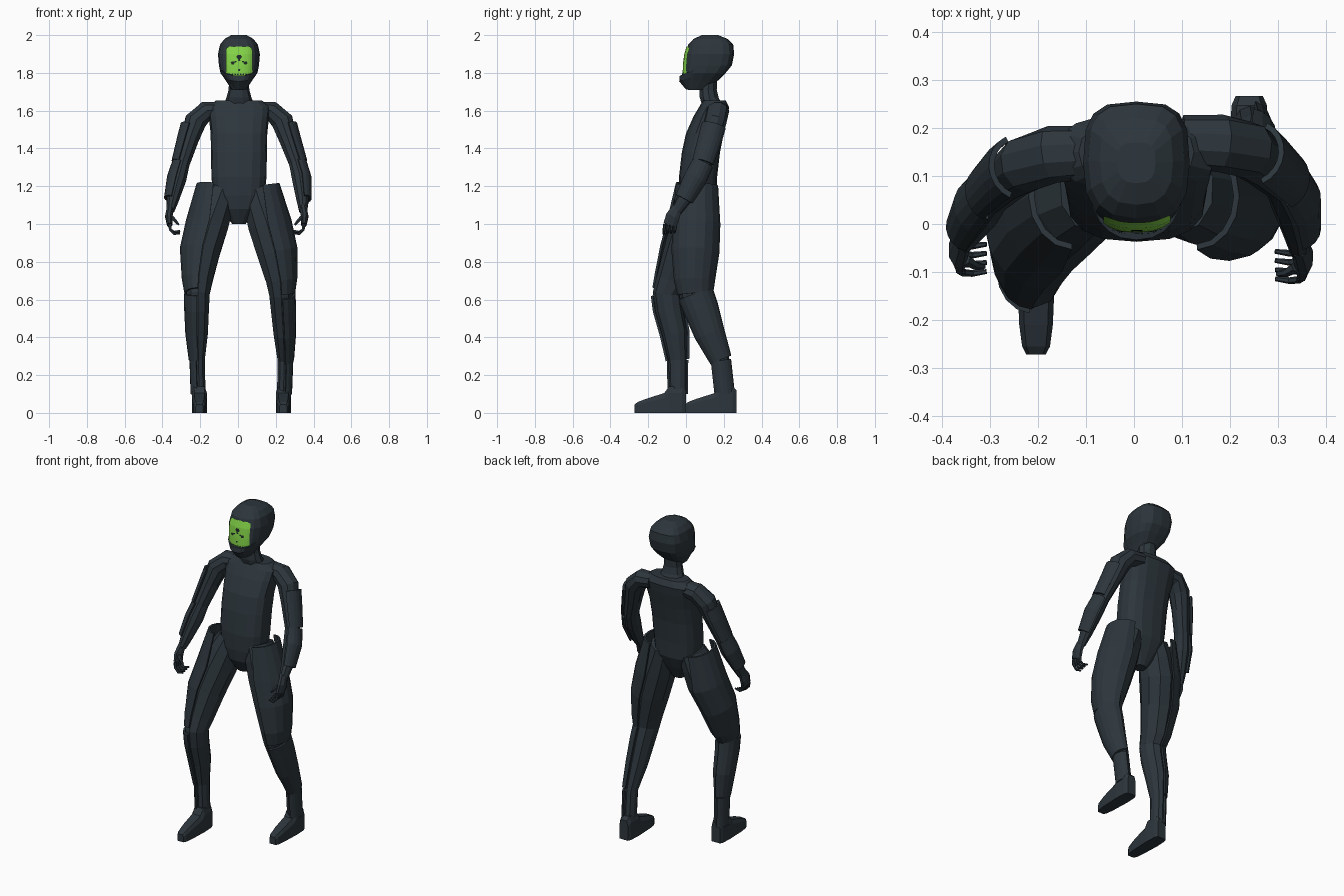
import bpy, bmesh, math
from mathutils import Vector

def mat(name, c):
    m = bpy.data.materials.new(name)
    m.diffuse_color = (*c, 1)
    return m

DARK = mat("dark_slate", (0.026, 0.037, 0.046))
GREEN = mat("visor_green", (0.23, 0.66, 0.065))
BLACK = mat("mark_dark", (0.012, 0.022, 0.018))

def add(name, verts, faces, m=DARK):
    me = bpy.data.meshes.new(name)
    me.from_pydata([tuple(v) for v in verts], [], faces)
    bm = bmesh.new()
    bm.from_mesh(me)
    bmesh.ops.recalc_face_normals(bm, faces=bm.faces)
    bm.to_mesh(me)
    bm.free()
    me.materials.append(m)
    ob = bpy.data.objects.new(name, me)
    bpy.context.collection.objects.link(ob)
    return ob

def loft(name, rings, m=DARK):
    n = len(rings[0])
    faces = [(i*n+j, i*n+(j+1) % n, (i+1)*n+(j+1) % n, (i+1)*n+j)
             for i in range(len(rings)-1) for j in range(n)]
    last = (len(rings)-1)*n
    faces += [tuple(range(n)), tuple(range(last, last+n))]
    return add(name, [p for r in rings for p in r], faces, m)

def frames(path):
    # Centre, sideways axis, forward axis and radii along a limb
    out = []
    for i, p in enumerate(path):
        a, b = path[max(i-1, 0)], path[min(i+1, len(path)-1)]
        t = (Vector(b[:3]) - Vector(a[:3])).normalized()
        v = Vector((0, -1, 0))
        v = (v - t*v.dot(t)).normalized()
        out.append((Vector(p[:3]), v.cross(t), v, p[3], p[4]))
    return out

def tube(name, path, n=10):
    angs = [2*math.pi*(k+0.5)/n for k in range(n)]
    return loft(name, [[c + u*ru*math.cos(a) + v*rv*math.sin(a) for a in angs]
                       for c, u, v, ru, rv in frames(path)])

def plate(name, path, s, offs, span=85, thick=0.012):
    # Curved armour shell hugging the outer side of a limb
    mid = 0 if s > 0 else math.pi
    angs = [mid + math.radians(span)*(k/4-1) for k in range(9)]
    rings = []
    for (c, u, v, ru, rv), off in zip(frames(path), offs):
        def arc(d):
            return [c + u*(ru+d)*math.cos(a) + v*(rv+d)*math.sin(a) for a in angs]
        rings.append(arc(off) + arc(off-thick)[::-1])
    return loft(name, rings)

def sq(a, e):
    c, s = math.cos(a), math.sin(a)
    return (math.copysign(abs(c)**(2/e), c), math.copysign(abs(s)**(2/e), s))

def body(name, rows, cx=0.005, e=2.6, back=None, n=16):
    # Horizontal sections: z, front y, back y, half width
    rings = []
    for z, f, b, w in rows:
        pts = [sq(2*math.pi*k/n, back if back and k < n/2 else e) for k in range(n)]
        rings.append([(cx + w*x, (f+b)/2 + (b-f)/2*y, z) for x, y in pts])
    return loft(name, rings)

# Torso and neck
body("torso", [(1.0, .02, .09, .035), (1.08, -.025, .13, .10), (1.15, -.035, .16, .135),
               (1.25, -.037, .165, .146), (1.38, -.022, .18, .148), (1.48, 0, .2, .15),
               (1.57, .04, .22, .16), (1.62, .07, .228, .165), (1.655, .09, .21, .12)])
body("neck", [(1.62, .085, .2, .085), (1.67, .07, .175, .066), (1.71, .07, .165, .055),
              (1.8, .07, .17, .05)], e=2, n=10)

# Helmet
HEAD = [(1.71, .01, .10, .038), (1.76, -.01, .17, .07), (1.80, -.012, .21, .098),
        (1.84, -.01, .243, .106), (1.90, -.003, .255, .111), (1.95, .012, .25, .10),
        (1.98, .04, .22, .076), (2.0, .085, .17, .04)]
body("helmet", HEAD, back=3.2)

# Jaw guard wrapped round the lower face
jaw_angs = [math.radians(-90 + 95*(k/6-1)) for k in range(13)]
jaw = []
for z, f, w, lift in [(1.712, .0, .045, .03), (1.755, -.036, .08, .04), (1.785, -.033, .1, .05)]:
    def jaw_arc(q):
        return [(.005 + w*q*sq(a, 2.3)[0], .10 + (.10-f)*q*sq(a, 2.3)[1],
                 z + lift*(1 + math.sin(a))) for a in jaw_angs]
    jaw.append(jaw_arc(1) + jaw_arc(.87)[::-1])
loft("jaw_guard", jaw)

def face_y(x, z):
    # Helmet front surface at x, z
    for r0, r1 in zip(HEAD, HEAD[1:]):
        if r0[0] <= z <= r1[0]:
            t = (z-r0[0]) / (r1[0]-r0[0])
            f, b, w = [r0[i] + t*(r1[i]-r0[i]) for i in (1, 2, 3)]
            return (f+b)/2 - (b-f)/2 * (1 - min(1, abs(x-.005)/w)**2.6)**(1/2.6)

# Visor with rounded corners
R, C = 16, 12
vv = []
for i in range(R+1):
    z = 1.785 + .155*i/R
    d = max(0, .02 - min(z-1.785, 1.94-z))
    hw = .07 - (.02 - math.sqrt(max(0, .0004 - d*d)))
    for j in range(C+1):
        x = .006 + hw*(2*j/C-1)
        vv.append((x, face_y(x, z) - .006, z))
add("visor", vv, [(i*(C+1)+j, i*(C+1)+j+1, (i+1)*(C+1)+j+1, (i+1)*(C+1)+j)
                  for i in range(R) for j in range(C)], GREEN)

# Small dark marks on the visor
marks = [(0, 1.885, .015), (0, 1.868, .007), (-.034, 1.853, .011), (.034, 1.853, .011),
         (-.02, 1.86, .006), (.02, 1.86, .006), (0, 1.816, .007)]
marks += [(-.05 + .0145*k, 1.792, .005) for k in range(8)]
for x, z, r in marks:
    pts = [(.006 + x + r*math.cos(k*math.pi/3), z + r*.8*math.sin(k*math.pi/3)) for k in range(6)]
    add("visor_mark", [(px, face_y(px, pz) - .009, pz) for px, pz in pts], [tuple(range(6))], BLACK)

# Limb paths: x, y, z, side radius, front radius
LEGS = {
    -1: [(-.085, .065, 1.18, .075, .085), (-.115, .05, 1.1, .095, .10), (-.15, .03, 1.0, .105, .11),
         (-.19, -.02, .85, .098, .10), (-.208, -.07, .7, .076, .088), (-.211, -.10, .63, .064, .076),
         (-.211, -.09, .55, .060, .073), (-.211, -.06, .42, .054, .066), (-.21, -.045, .28, .036, .048),
         (-.205, -.043, .1, .035, .045)],
    1: [(.095, .07, 1.18, .075, .09), (.12, .06, 1.1, .095, .10), (.155, .055, 1.0, .108, .105),
        (.195, .05, .85, .10, .105), (.223, .045, .7, .078, .095), (.228, .05, .63, .066, .086),
        (.232, .08, .55, .061, .08), (.24, .125, .42, .054, .068), (.245, .185, .28, .037, .045),
        (.24, .205, .1, .035, .045)]}
ARMS = {
    -1: [(-.09, .15, 1.605, .045, .055), (-.17, .145, 1.597, .054, .06), (-.225, .125, 1.543, .061, .06),
         (-.255, .103, 1.45, .050, .053), (-.295, .065, 1.32, .041, .046), (-.317, .037, 1.24, .046, .05),
         (-.345, -.01, 1.13, .034, .038), (-.358, -.035, 1.07, .022, .03)],
    1: [(.10, .172, 1.605, .045, .055), (.18, .168, 1.597, .054, .06), (.235, .155, 1.543, .061, .06),
        (.265, .13, 1.45, .050, .053), (.31, .09, 1.32, .041, .046), (.33, .05, 1.24, .046, .05),
        (.342, -.01, 1.13, .034, .038), (.345, -.05, 1.07, .022, .03)]}

# Foot sections: distance from heel, half width, height
FOOT = [(0, .028, .12), (.02, .037, .14), (.09, .04, .14), (.115, .039, .105),
        (.21, .035, .075), (.255, .029, .058), (.272, .02, .045)]

for s, side in ((-1, "right"), (1, "left")):
    # Leg with thigh, shin and ankle armour
    leg, arm = LEGS[s], ARMS[s]
    tube(side + "_leg", leg)
    plate(side + "_thigh_plate", [(s*.128, .058, 1.205, .07, .09)] + leg[2:6], s,
          (.022, .022, .022, .014, .009), 88)
    plate(side + "_shin_plate", leg[5:9], s, (.011, .014, .014, .015), 85)
    plate(side + "_ankle_plate", leg[8:], s, (.011, .011), 75)

    # Foot with chamfered top edges
    heel = 0 if s < 0 else .267
    fx = -.204 if s < 0 else .24
    loft(side + "_foot", [[(fx-w, heel-d, 0), (fx+w, heel-d, 0), (fx+w, heel-d, h*.75),
                           (fx+w*.7, heel-d, h), (fx-w*.7, heel-d, h), (fx-w, heel-d, h*.75)]
                          for d, w, h in FOOT])

    # Arm with upper and forearm armour
    tube(side + "_arm", arm)
    c = [a + .3*(b-a) for a, b in zip(arm[2], arm[3])]
    plate(side + "_upper_arm_plate", [c, arm[3], arm[4]], s, (.014, .018, .018), 65)
    plate(side + "_forearm_plate", arm[4:7], s, (.014,)*3, 75)

    # Hand with curled fingers and thumb
    wx, wy, wz = arm[-1][:3]
    tube(side + "_palm", [(wx, wy+.005, wz+.02, .02, .028), (wx+s*.008, wy-.02, wz-.03, .021, .04),
                          (wx+s*.004, wy-.035, wz-.075, .015, .038)], 8)
    for k in range(4):
        y = wy - .062 + .019*k
        x, z = wx + s*.004, wz - .07
        tube(side + "_finger", [(x, y, z, .010, .009), (x-s*.004, y-.004, z-.03, .009, .008),
                                (x-s*.025, y-.006, z-.052+.003*k, .008, .007),
                                (x-s*.055, y-.002, z-.05+.005*k, .005, .005)], 6)
    tube(side + "_thumb", [(wx-s*.008, wy-.04, wz-.035, .012, .012),
                           (wx-s*.028, wy-.052, wz-.055, .009, .009),
                           (wx-s*.045, wy-.054, wz-.075, .006, .006)], 6)
